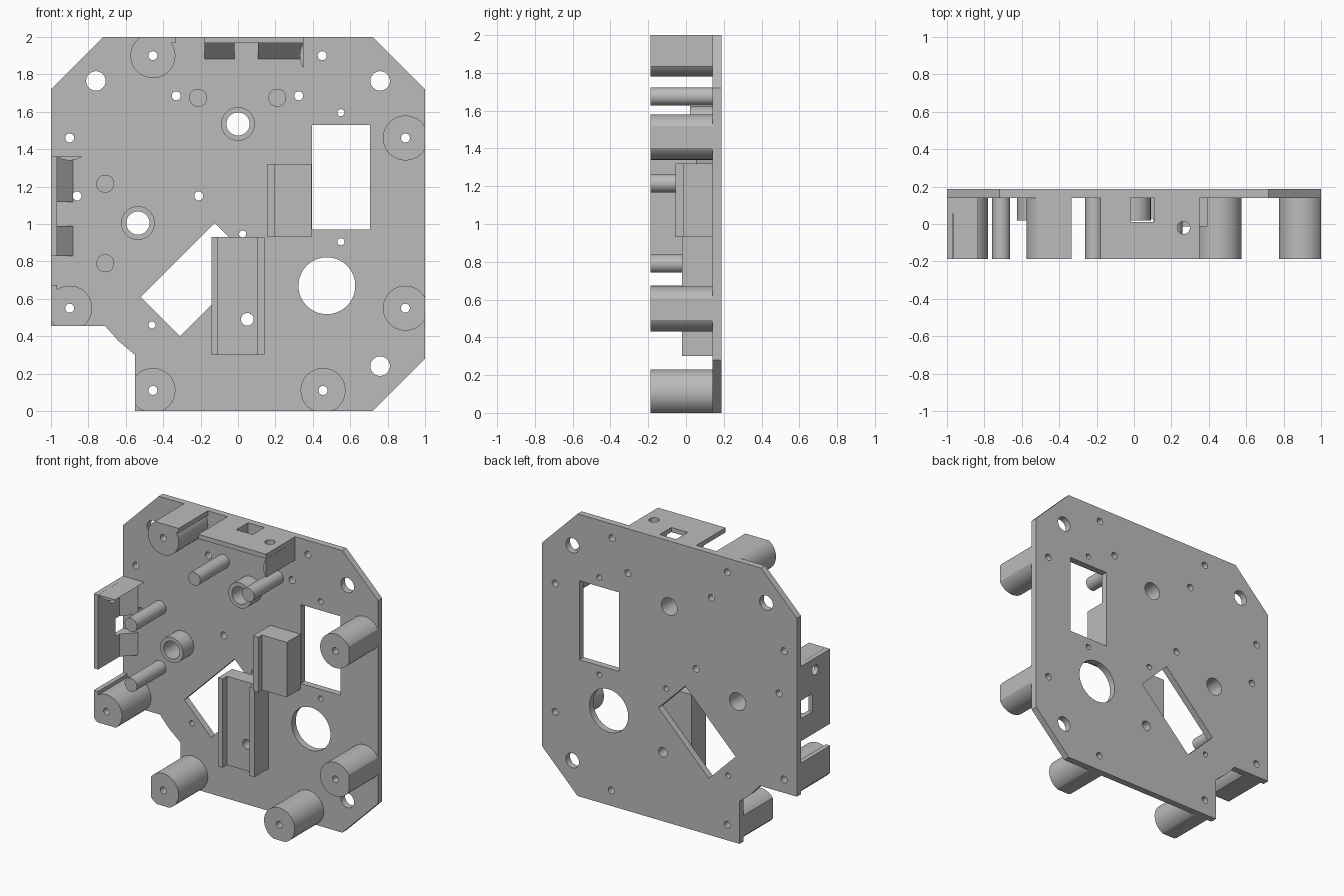
import bpy
import bmesh
from math import cos, sin, pi
from mathutils import Matrix

if "Cube" in bpy.data.objects:
    bpy.data.objects.remove(bpy.data.objects["Cube"])

grey = bpy.data.materials.new("plain grey")
grey.use_nodes = True
COLOR = (0.5, 0.5, 0.5, 1)
grey.diffuse_color = COLOR
grey.node_tree.nodes["Principled BSDF"].inputs["Base Color"].default_value = COLOR

FRONT, FACE, BACK = -0.187, 0.14, 0.187   # depth of post tips, plate face, plate back
EDGE = 0.033                              # thickness of the rim brackets
made = []

# Local profile axes mapped to the world, with extrusion along y, z or x
ALONG = {
    "y": Matrix(((1, 0, 0, 0), (0, 0, 1, 0), (0, 1, 0, 0), (0, 0, 0, 1))),
    "z": Matrix.Identity(4),
    "x": Matrix(((0, 0, 1, 0), (1, 0, 0, 0), (0, 1, 0, 0), (0, 0, 0, 1))),
}
# Quarter turn that carries top-rim parts to the left-hand rim
TURN = Matrix.Translation((0, 0, 1.01)) @ Matrix.Rotation(-pi / 2, 4, "Y") @ Matrix.Translation((0, 0, -1))


def prism(name, loops, start, end, axis="y", place=None):
    """Extrude an outline (first loop) with holes (other loops)."""
    curve = bpy.data.curves.new(name, "CURVE")
    curve.dimensions = "2D"
    curve.fill_mode = "BOTH"
    curve.extrude = (end - start) / 2
    for loop in loops:
        spline = curve.splines.new("POLY")
        spline.points.add(len(loop) - 1)
        for point, (u, v) in zip(spline.points, loop):
            point.co = (u, v, 0, 1)
        spline.use_cyclic_u = True
    temp = bpy.data.objects.new(name + "_profile", curve)
    bpy.context.collection.objects.link(temp)
    mesh = bpy.data.meshes.new_from_object(temp.evaluated_get(bpy.context.evaluated_depsgraph_get()))
    bpy.data.objects.remove(temp)
    mesh.transform(Matrix.Translation((0, 0, (start + end) / 2)))
    mesh.transform((place or Matrix.Identity(4)) @ ALONG[axis])
    bm = bmesh.new()
    bm.from_mesh(mesh)
    bmesh.ops.remove_doubles(bm, verts=bm.verts, dist=0.0001)
    bmesh.ops.recalc_face_normals(bm, faces=bm.faces)
    bm.to_mesh(mesh)
    bm.free()
    mesh.name = name
    mesh.materials.clear()
    mesh.materials.append(grey)
    obj = bpy.data.objects.new(name, mesh)
    bpy.context.collection.objects.link(obj)
    made.append(obj)


def circle(x, z, r, n=48):
    return [(x + r * cos(2 * pi * i / n), z + r * sin(2 * pi * i / n)) for i in range(n)]


def rect(x0, x1, z0, z1):
    return [(x0, z0), (x1, z0), (x1, z1), (x0, z1)]


def clip(loop, axis, limit, side):
    """Keep the part of a loop on one side of a straight line."""
    out = []
    for p, q in zip(loop, loop[1:] + loop[:1]):
        a, b = (p[axis] - limit) * side, (q[axis] - limit) * side
        if a >= 0:
            out.append(p)
        if a * b < 0:
            t = a / (a - b)
            out.append((p[0] + t * (q[0] - p[0]), p[1] + t * (q[1] - p[1])))
    return out


# Base plate with its openings
outline = [(-0.55, 0), (0.72, 0), (1, 0.28), (1, 1.72), (0.72, 2), (-0.72, 2), (-1, 1.72),
           (-1, 0.455), (-0.71, 0.455), (-0.64, 0.375), (-0.55, 0.3)]
openings = [rect(0.395, 0.705, 0.97, 1.53),
            [(-0.125, 1.005), (-0.52, 0.61), (-0.31, 0.4), (0.085, 0.795)],
            circle(0.475, 0.67, 0.152, 64)]
for x, z in [(-0.76, 1.765), (0.76, 1.765), (0.76, 0.24)]:
    openings.append(circle(x, z, 0.052))
tubes = [(0, 1.535), (-0.535, 1.005)]
openings += [circle(x, z, 0.062) for x, z in tubes]
screws = [(-0.33, 1.685), (0.325, 1.685), (-0.21, 1.15), (-0.86, 1.15), (0.45, 1.9), (-0.9, 1.46)]
openings += [circle(x, z, 0.024, 24) for x, z in screws]
for x, z in [(0.025, 0.947), (-0.46, 0.46), (0.55, 1.595), (0.55, 0.905)]:
    openings.append(circle(x, z, 0.019, 24))

# Screw posts, trimmed flush with the plate edges: (axis, limit, side)
posts = {
    "top_post": (-0.455, 1.9, [(1, 2, -1)]),
    "upper_left_post": (0.895, 1.46, [(0, 1, -1)]),
    "lower_left_post": (0.895, 0.55, [(0, 1, -1)]),
    "lower_right_post": (-0.9, 0.55, [(0, -1, 1), (1, 0.455, 1)]),
    "bottom_right_post": (-0.455, 0.11, [(0, -0.55, 1), (1, 0, 1)]),
    "bottom_left_post": (0.455, 0.11, [(1, 0, 1)]),
}
for name, (x, z, cuts) in posts.items():
    loop = circle(x, z, 0.12, 64)
    for cut in cuts:
        loop = clip(loop, *cut)
    bore = circle(x, z, 0.024, 24)
    prism(name, [loop, bore], FRONT, FACE)
    openings.append(bore)

bore = circle(0.05, 0.49, 0.034, 32)
openings.append(bore)
prism("base_plate", [outline] + openings, FACE, BACK)

# Pegs and short tubes
for x, z in [(-0.213, 1.675), (0.21, 1.675), (-0.71, 1.215), (-0.71, 0.79)]:
    prism("peg", [circle(x, z, 0.048)], FRONT, FACE)
for x, z in tubes:
    prism("tube", [circle(x, z, 0.09), circle(x, z, 0.062)], 0.02, FACE)

# Channel holder: bored floor and two side walls
prism("channel_floor", [rect(-0.107, 0.105, 0.3, 0.93), bore], 0.03, FACE)
prism("channel_right_wall", [rect(-0.143, -0.107, 0.3, 0.93)], -0.02, FACE)
prism("channel_left_wall", [rect(0.105, 0.142, 0.3, 0.93)], -0.02, FACE)

# Stop block with a raised lip
prism("stop_block", [rect(0.198, 0.392, 0.93, 1.32)], -0.013, FACE)
prism("stop_lip", [rect(0.155, 0.198, 0.93, 1.32)], -0.055, FACE)

# Rim brackets: notched plate, sloped gussets, end rib and the strip by the post
for side, place in [("top", None), ("right", TURN)]:
    x0, x1, n0, n1 = -0.18, 0.35, -0.02, 0.108
    shelf = [(x0, FRONT), (x1, FRONT), (x1, FACE), (n1, FACE), (n1, 0.01),
             (n0, 0.01), (n0, FACE), (x0, FACE)]
    prism(side + "_bracket", [shelf, circle(0.265, -0.02, 0.034, 32)], 2 - EDGE, 2, "z", place)
    gusset = [(0.055, 2 - EDGE), (FACE, 2 - EDGE), (FACE, 1.882)]
    for a, b in [(x0, n0), (n1, x1)]:
        prism(side + "_gusset", [gusset], a, b, "x", place)
    rib = clip(circle(0.45, 1.9, 0.12, 64), 0, x1, -1)
    prism(side + "_end_rib", [rib], FRONT, FACE, "y", place)
    prism(side + "_strip", [rect(-0.42, -0.335, 2 - EDGE, 2)], FRONT, FACE, "y", place)

# Smooth the round walls, keep the edges sharp
bpy.ops.object.select_all(action="DESELECT")
for obj in made:
    obj.select_set(True)
bpy.context.view_layer.objects.active = made[0]
bpy.ops.object.shade_smooth_by_angle()
